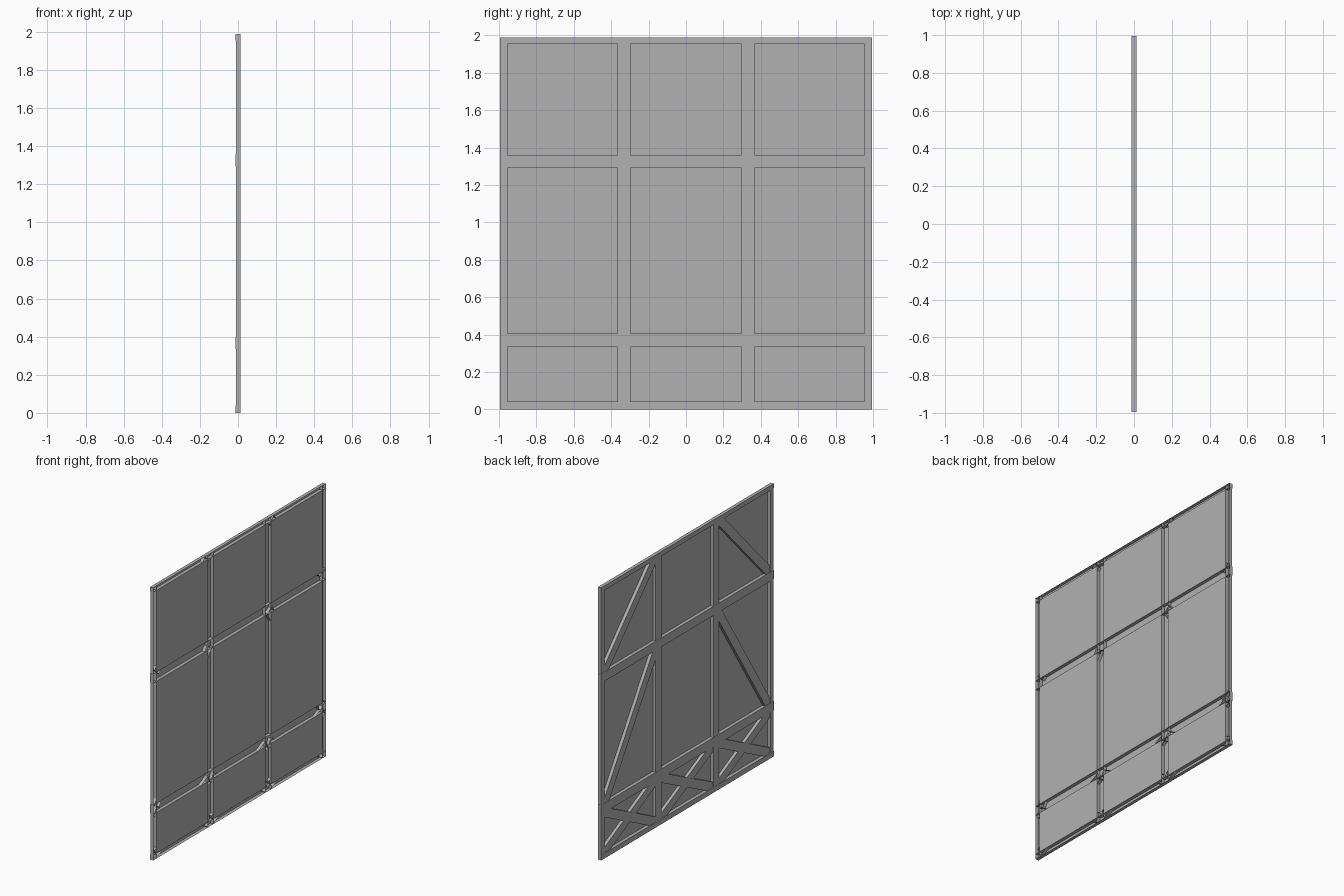
import bpy, bmesh, math

if "Cube" in bpy.data.objects:
    bpy.data.objects.remove(bpy.data.objects["Cube"])

timber = bpy.data.materials.new("wall_grey")
timber.diffuse_color = (0.44, 0.44, 0.44, 1)
timber.use_nodes = True
timber.node_tree.nodes["Principled BSDF"].inputs["Base Color"].default_value = timber.diffuse_color
BACK, FRONT = -0.0125, 0.0125

def channel(name, cy, cz, sy, sz, angle=0.0, back=BACK, front=FRONT):
    """Timber: a box left open on its +x side."""
    bpy.ops.mesh.primitive_cube_add(size=1, location=((back + front) / 2, cy, cz))
    o = bpy.context.object
    o.name = name
    o.scale = (front - back, sy, sz)
    o.rotation_euler.x = angle
    bm = bmesh.new()
    bm.from_mesh(o.data)
    bm.normal_update()
    bmesh.ops.delete(bm, geom=[f for f in bm.faces if f.normal.x > 0.9], context='FACES')
    bm.to_mesh(o.data)
    bm.free()
    o.data.materials.append(timber)

def rect(name, y0, y1, z0, z1, **kw):
    channel(name, (y0 + y1) / 2, (z0 + z1) / 2, y1 - y0, z1 - z0, **kw)

def brace(name, a, b, back=-0.0105, width=0.065):
    dy, dz = b[0] - a[0], b[1] - a[1]
    channel(name, (a[0] + b[0]) / 2, (a[1] + b[1]) / 2, math.hypot(dy, dz), width,
            math.atan2(dz, dy), back, FRONT)

bays = [(-0.955, -0.365), (-0.298, 0.298), (0.365, 0.955)]
rows = [(0.038, 0.335), (0.402, 1.292), (1.358, 1.955)]

# flat infill sheets flush with the +x side
for r, (z0, z1) in enumerate(rows):
    for b, (y0, y1) in enumerate(bays):
        bpy.ops.mesh.primitive_plane_add(
            size=1, location=(FRONT, (y0 + y1) / 2, (z0 + z1) / 2),
            rotation=(0, math.pi / 2, 0))
        o = bpy.context.object
        o.name = f"infill_panel_{r}_{b}"
        o.scale = (z1 - z0, y1 - y0, 1)
        o.data.materials.append(timber)

# upright posts
for y0, y1 in [(-0.994, -0.955), (-0.365, -0.298), (0.298, 0.365), (0.955, 0.994)]:
    rect("post", y0, y1, 0, 1.987, back=BACK + 0.001)

# horizontal rails
for z0, z1 in [(0, 0.038), (0.335, 0.402), (1.292, 1.358), (1.955, 1.988)]:
    rect("rail", -0.995, 0.995, z0, z1)

# long diagonal braces in the outer bays
for s in (-1, 1):
    brace("upper_brace", (s * 0.952, 1.358), (s * 0.372, 1.962))
    brace("middle_brace", (s * 0.952, 0.38), (s * 0.348, 1.312))

# crossed braces along the bottom row
for y0, y1 in bays:
    c, h = (y0 + y1) / 2, (y1 - y0) / 2
    for s in (-1, 1):
        brace("cross_brace", (c - s * (h + 0.006), 0.038), (c + s * (h + 0.018), 0.345),
              back=-0.0100 - 0.0005 * s)
